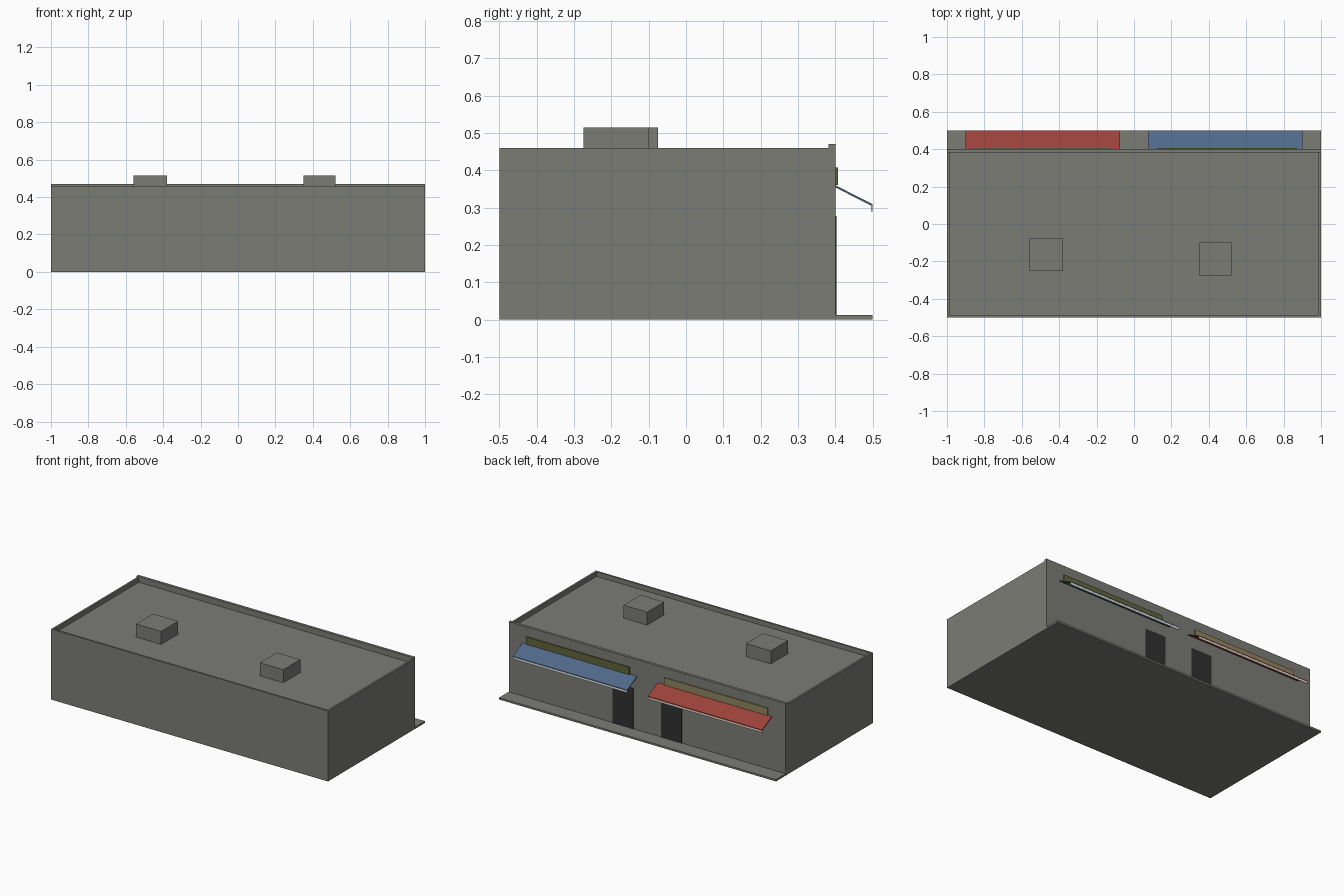
import bpy, bmesh
from mathutils import Vector

cube = bpy.data.objects.get("Cube")
if cube:
    bpy.data.objects.remove(cube, do_unlink=True)


def material(name, r, g, b):
    m = bpy.data.materials.new(name)
    m.use_nodes = True
    m.diffuse_color = (r, g, b, 1)
    bsdf = next(n for n in m.node_tree.nodes if n.type == 'BSDF_PRINCIPLED')
    bsdf.inputs["Base Color"].default_value = (r, g, b, 1)
    return m


concrete = material("concrete grey", 0.2, 0.2, 0.18)
blue = material("awning blue", 0.08, 0.14, 0.245)
red = material("awning red", 0.33, 0.053, 0.042)
olive = material("sign olive", 0.12, 0.13, 0.045)
tan = material("sign tan", 0.28, 0.24, 0.12)
charcoal = material("door charcoal", 0.03, 0.03, 0.03)
white = material("valance white", 0.75, 0.75, 0.72)
blush = material("valance blush", 0.75, 0.65, 0.6)


def finish(name, bm, mat):
    bmesh.ops.recalc_face_normals(bm, faces=bm.faces)
    mesh = bpy.data.meshes.new(name)
    bm.to_mesh(mesh)
    bm.free()
    mesh.materials.append(mat)
    obj = bpy.data.objects.new(name, mesh)
    bpy.context.collection.objects.link(obj)
    return obj


def box_mesh(x, y, z):
    bm = bmesh.new()
    bmesh.ops.create_cube(bm, size=1)
    for v in bm.verts:
        v.co = Vector(r[0] if c < 0 else r[1] for c, r in zip(v.co, (x, y, z)))
    return bm


def box(name, x, y, z, mat):
    return finish(name, box_mesh(x, y, z), mat)


def extrude_profile(name, x, points, mat):
    """Sweep a closed (y, z) outline along x."""
    bm = bmesh.new()
    face = bm.faces.new([bm.verts.new((x[0], y, z)) for y, z in points])
    swept = bmesh.ops.extrude_face_region(bm, geom=[face])["geom"]
    verts = [g for g in swept if isinstance(g, bmesh.types.BMVert)]
    bmesh.ops.translate(bm, verts=verts, vec=(x[1] - x[0], 0, 0))
    return finish(name, bm, mat)


# Building block with a sunken roof inside the parapet
bm = box_mesh((-1, 1), (-0.5, 0.4), (0, 0.46))
bm.normal_update()
roof = max(bm.faces, key=lambda f: f.calc_center_median().z)
bmesh.ops.inset_region(bm, faces=[roof], thickness=0.018)
inner = bmesh.ops.extrude_face_region(bm, geom=[roof])["geom"]
bmesh.ops.delete(bm, geom=[roof], context='FACES_ONLY')
bmesh.ops.translate(bm, vec=(0, 0, -0.03),
                    verts=[g for g in inner if isinstance(g, bmesh.types.BMVert)])
finish("building_walls", bm, concrete)

# Raised parapet over the shopfront, pavement and roof units
box("shopfront_parapet", (-1, 1), (0.382, 0.4), (0.455, 0.47), concrete)
box("pavement", (-1, 1), (0.4, 0.5), (0, 0.012), concrete)
box("roof_unit_right", (-0.56, -0.38), (-0.25, -0.075), (0.43, 0.515), concrete)
box("roof_unit_left", (0.35, 0.52), (-0.275, -0.1), (0.43, 0.515), concrete)

# Two shops mirrored about the middle
for side, s, cloth, board, trim in (("left", 1, blue, olive, white),
                                    ("right", -1, red, tan, blush)):
    def span(a, b):
        return sorted((s * a, s * b))

    box("door_" + side, span(0.1, 0.25), (0.399, 0.403), (0.012, 0.277), charcoal)
    box("sign_" + side, span(0.125, 0.872), (0.399, 0.407), (0.36, 0.408), board)
    extrude_profile("awning_" + side, span(0.075, 0.9),
                    [(0.4, 0.36), (0.5, 0.309), (0.5, 0.303), (0.4, 0.354)], cloth)
    box("valance_" + side, span(0.075, 0.9), (0.495, 0.499), (0.29, 0.304), trim)
